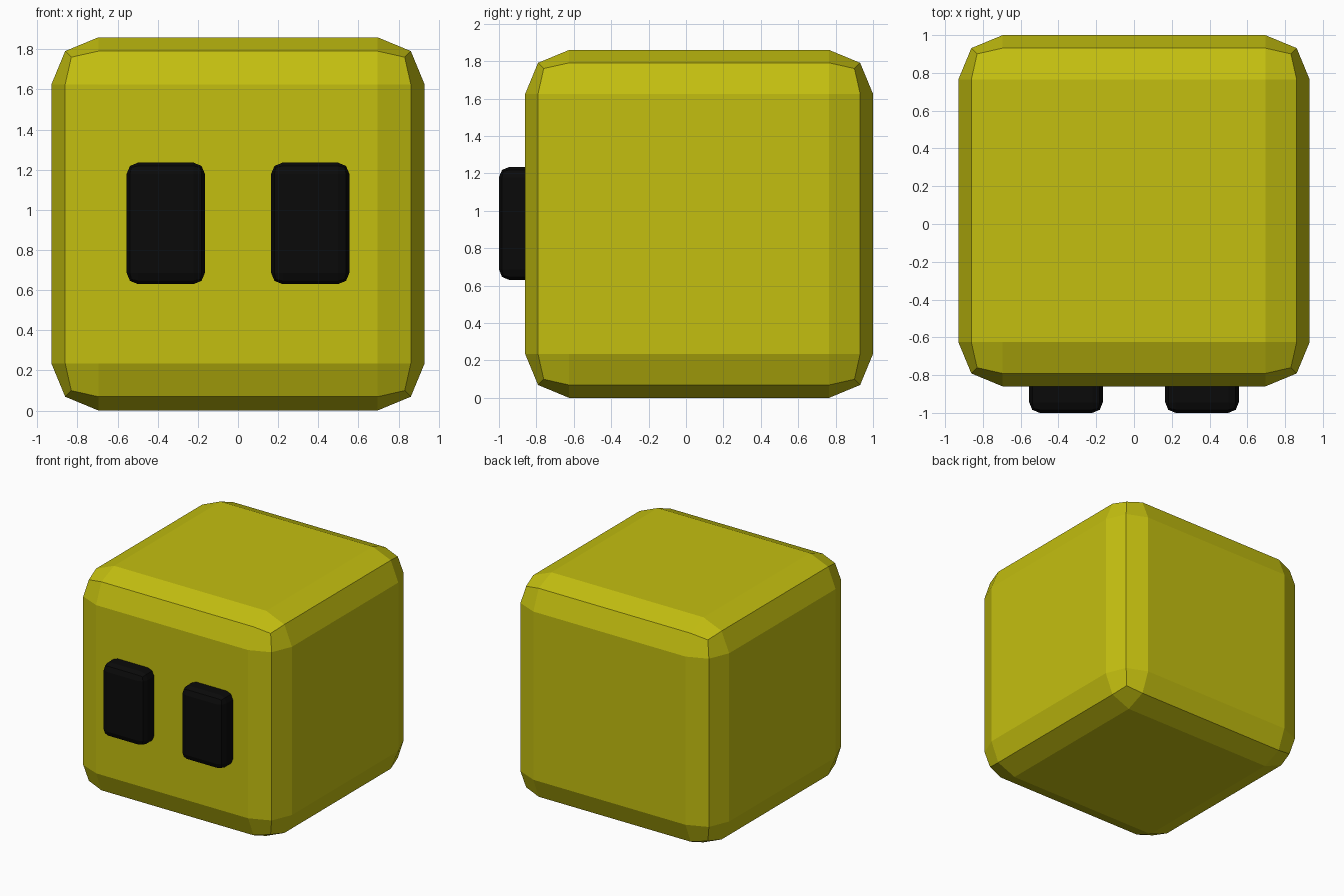
import bpy
import bmesh
from mathutils import Matrix, Vector

if "Cube" in bpy.data.objects:
    bpy.data.objects.remove(bpy.data.objects["Cube"])


def material(name, color):
    mat = bpy.data.materials.new(name)
    mat.diffuse_color = color
    mat.use_nodes = True
    mat.node_tree.nodes["Principled BSDF"].inputs["Base Color"].default_value = mat.diffuse_color
    return mat


def rounded_box(name, low, high, radius, mat):
    """Flat-shaded box between two corners with a two-segment edge bevel."""
    low, high = Vector(low), Vector(high)
    bm = bmesh.new()
    bmesh.ops.create_cube(bm, size=1.0)
    bmesh.ops.transform(bm, matrix=Matrix.Diagonal(high - low).to_4x4(), verts=bm.verts)
    bmesh.ops.bevel(bm, geom=bm.edges[:], offset=radius, offset_type='OFFSET',
                    segments=2, profile=0.5, affect='EDGES')
    mesh = bpy.data.meshes.new(name)
    bm.to_mesh(mesh)
    bm.free()
    mesh.materials.append(mat)
    obj = bpy.data.objects.new(name, mesh)
    obj.location = (low + high) / 2
    bpy.context.collection.objects.link(obj)
    return obj


yellow = material("yellow", (0.55, 0.52, 0.005, 1.0))
black = material("black", (0.003, 0.003, 0.003, 1.0))

# Body
rounded_box("body", (-0.93, -0.86, 0.0), (0.93, 1.0, 1.86), 0.235, yellow)

# Eyes, partly sunk into the front
for side, x in (("left", -0.36), ("right", 0.36)):
    rounded_box(side + "_eye", (x - 0.195, -1.0, 0.63), (x + 0.195, -0.72, 1.235), 0.056, black)
